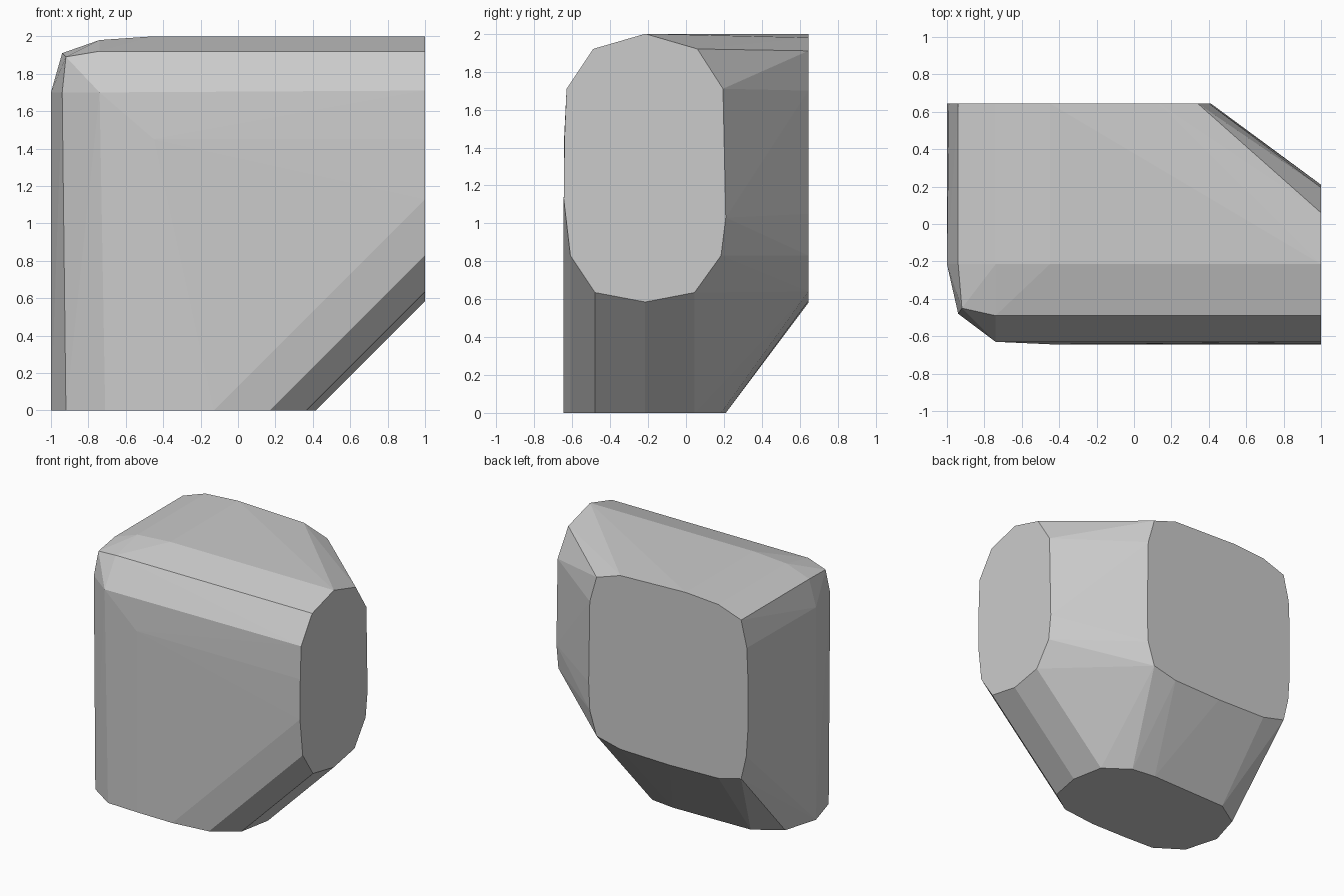
import bpy, bmesh

# Elongated rounded opening shared by the right and bottom ends: (distance from outer edge, y)
OVAL = [(0, -0.215), (0.08, -0.49), (0.29, -0.63), (0.55, -0.641), (0.87, -0.645), (1.17, -0.61),
        (1.365, -0.48), (1.415, -0.215), (1.365, 0.045), (1.17, 0.185),
        (0.97, 0.21), (0.29, 0.195), (0.08, 0.06)]

# Rounded square at the back end: (x, z)
SQUARE = [(-0.45, 2.0), (-0.74, 1.98), (-0.94, 1.91), (-0.99, 1.70), (-1, 1.45),
          (-1, 1.05), (-0.985, 0.83), (-0.94, 0.64), (-0.74, 0.59), (-0.3, 0.58),
          (0.13, 0.59), (0.34, 0.64), (0.40, 0.83), (0.41, 1.05),
          (0.40, 1.70), (0.34, 1.91), (0.13, 1.98)]

# Rounded outer corner where the three arms meet
CORNER = [(-1, -0.215, 1.70), (-0.94, -0.215, 1.91), (-0.92, -0.45, 1.89),
          (-0.74, -0.49, 1.92), (-0.74, -0.63, 1.70), (-0.94, -0.48, 1.70),
          (-0.74, -0.215, 1.98), (-0.45, -0.215, 2.0), (-0.45, -0.643, 1.45)]

points = [(1, y, 2 - d) for d, y in OVAL]            # right end
points += [(d - 1, y, 0) for d, y in OVAL]           # bottom end
points += [(x, 0.645, z) for x, z in SQUARE]         # back end
points += CORNER

# Wrap everything in one convex shell
bm = bmesh.new()
for p in points:
    bm.verts.new(p)
res = bmesh.ops.convex_hull(bm, input=bm.verts)
loose = [v for v in bm.verts if not v.link_faces]
bmesh.ops.delete(bm, geom=loose, context='VERTS')
bmesh.ops.dissolve_limit(bm, angle_limit=0.005, verts=bm.verts, edges=bm.edges)
bmesh.ops.recalc_face_normals(bm, faces=bm.faces)

mesh = bpy.data.meshes.new("corner_block")
bm.to_mesh(mesh)
bm.free()
bpy.context.collection.objects.link(bpy.data.objects.new("corner_block", mesh))
